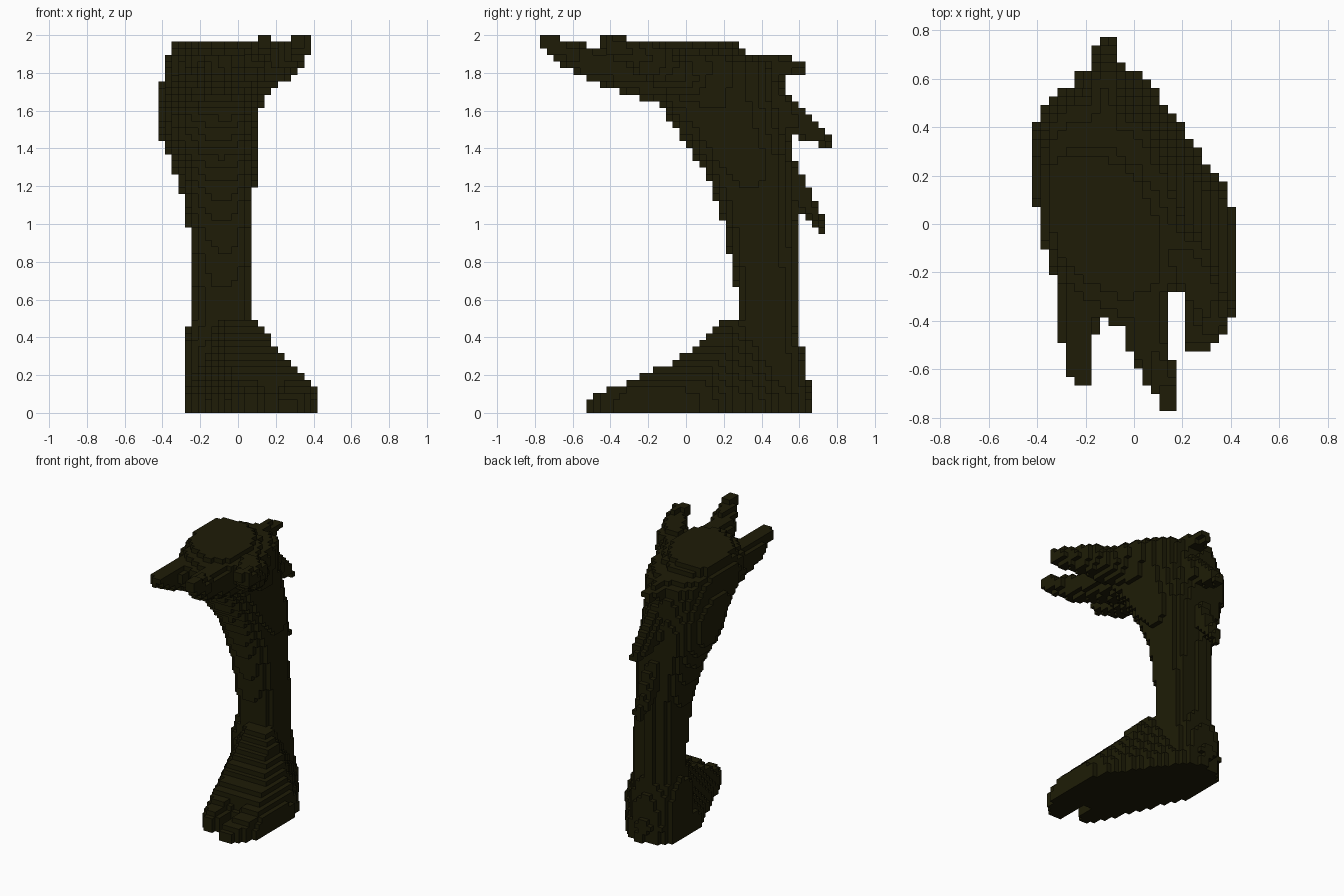
import bpy, bmesh, math
from mathutils import Vector

if "Cube" in bpy.data.objects:
    bpy.data.objects.remove(bpy.data.objects["Cube"], do_unlink=True)

NX, NY, NZ = 24, 44, 57          # block counts
S = 2 / NZ                       # block size

mat = bpy.data.materials.new("dark olive")
mat.use_nodes = True
COL = (0.013, 0.0115, 0.002, 1)
mat.diffuse_color = COL
mat.node_tree.nodes["Principled BSDF"].inputs["Base Color"].default_value = COL


def interp(table, t):
    """Linear lookup; each row is (t, value, value...)."""
    if t <= table[0][0]:
        return table[0][1:]
    for a, b in zip(table, table[1:]):
        if t <= b[0]:
            f = (t - a[0]) / (b[0] - a[0])
            return [p + (q - p) * f for p, q in zip(a[1:], b[1:])]
    return table[-1][1:]


# Shank and thigh: z, left/right limits, front/back limits, diagonal lean of the section
LIMB = [(0.0, -.29, .08, .20, .63, 0), (.12, -.29, .08, .22, .66, 0), (.36, -.29, .08, .25, .61, 0),
        (.45, -.26, .08, .27, .58, -.05), (.62, -.25, .08, .27, .58, -.05),
        (.95, -.26, .08, .21, .58, -.05), (1.15, -.30, .08, .15, .58, -.08),
        (1.3, -.34, .11, .09, .58, -.1), (1.45, -.41, .115, -.02, .57, -.15),
        (1.6, -.425, .12, -.11, .55, -.2), (1.7, -.42, .14, -.24, .52, -.2),
        (1.76, -.40, .16, -.34, .51, -.2), (1.86, -.39, .18, -.43, .48, -.2),
        (1.9, -.37, .17, -.40, .34, -.25), (1.93, -.36, .12, -.32, .30, -.35),
        (1.965, -.355, .10, -.27, .28, -.37)]


def in_limb(p):
    if p.z > 1.965:
        return False
    x0, x1, y0, y1, lean = interp(LIMB, p.z)
    u = (2 * p.x - x0 - x1) / (x1 - x0)
    v = (2 * p.y - y0 - y1) / (y1 - y0)
    v = (v - lean * u) / math.sqrt(1 - lean * lean)
    return abs(u) ** 2.3 + abs(v) ** 2.3 <= 1


# Foot: outline with a split between two toes, and a sloping instep
SOLE = [Vector(c) for c in [
    (-.20, .61), (-.09, .66), (.03, .63), (.21, .38), (.39, .13), (.425, .0), (.425, -.29),
    (.39, -.43), (.29, -.53), (.22, -.54), (.22, -.28), (.14, -.28), (.13, -.42), (.06, -.46),
    (.01, -.41), (-.08, -.20), (-.20, .08), (-.29, .28), (-.29, .50)]]
INSTEP = [(-.55, .07), (-.43, .12), (-.3, .17), (-.13, .24), (0, .31), (.1, .4), (.2, .5), (.27, .54)]
SIDE = [(.08, .5), (.12, .45), (.2, .36), (.3, .25), (.36, .2), (.43, .12)]


def in_foot(p):
    if p.z > .54:
        return False
    q, inside, dist = p.to_2d(), False, 9
    for a, b in zip(SOLE, SOLE[1:] + SOLE[:1]):
        if (a.y > q.y) != (b.y > q.y) and q.x < (b.x - a.x) * (q.y - a.y) / (b.y - a.y) + a.x:
            inside = not inside
        f = max(0, min(1, (q - a).dot(b - a) / (b - a).length_squared))
        dist = min(dist, (q - a - (b - a) * f).length)
    top = min(interp(INSTEP, p.y)[0], interp(SIDE, p.x)[0], .08 + 2.5 * dist)
    return inside and p.z < top


def spike(*nodes):
    """Tapered path test; each node is (x, y, z, radius)."""
    def test(p):
        for a, b in zip(nodes, nodes[1:]):
            va, vb = Vector(a[:3]), Vector(b[:3])
            d = vb - va
            f = max(0, min(1, (p - va).dot(d) / d.length_squared))
            if (p - va - d * f).length <= a[3] + (b[3] - a[3]) * f:
                return True
        return False
    return test


PARTS = {
    "foot": in_foot,
    "leg": in_limb,
    "front_middle_spike": spike((.0, -.2, 1.79, .13), (.06, -.5, 1.85, .085), (.15, -.745, 1.965, .042)),
    "front_left_spike": spike((.03, .05, 1.75, .14), (.23, -.18, 1.87, .10), (.34, -.37, 1.935, .055),
                              (.325, -.43, 1.965, .045)),
    "front_right_spike": spike((-.2, -.15, 1.78, .14), (-.235, -.40, 1.81, .09), (-.225, -.62, 1.865, .045)),
    "upper_back_spike": spike((-.12, .38, 1.82, .08), (-.12, .5, 1.83, .055), (-.12, .60, 1.835, .036)),
    "middle_back_spike": spike((-.12, .44, 1.64, .10), (-.12, .58, 1.54, .075), (-.12, .68, 1.48, .05),
                               (-.12, .755, 1.43, .036)),
    "lower_back_spike": spike((-.12, .53, 1.27, .07), (-.12, .60, 1.17, .06), (-.12, .66, 1.08, .045),
                              (-.12, .72, .985, .036)),
}

# Fill the block grid, each block belonging to one part
cells = {}
for i in range(NX):
    for j in range(NY):
        for k in range(NZ):
            p = Vector(((i + .5 - NX / 2) * S, (j + .5 - NY / 2) * S, (k + .5) * S))
            for name, test in PARTS.items():
                if test(p):
                    cells[i, j, k] = name
                    break

# Build each part from the outward faces of its blocks
for name in PARTS:
    bm = bmesh.new()
    verts = {}

    def corner(c):
        if c not in verts:
            verts[c] = bm.verts.new(((c[0] - NX / 2) * S, (c[1] - NY / 2) * S, c[2] * S))
        return verts[c]

    for cell, owner in cells.items():
        if owner != name:
            continue
        for axis in range(3):
            for side in (0, 1):
                near = list(cell)
                near[axis] += 2 * side - 1
                if tuple(near) in cells:
                    continue
                quad = []
                for du, dv in ((0, 0), (1, 0), (1, 1), (0, 1)):
                    c = list(cell)
                    c[axis] += side
                    c[(axis + 1) % 3] += du
                    c[(axis + 2) % 3] += dv
                    quad.append(corner(tuple(c)))
                bm.faces.new(quad if side else quad[::-1])
    mesh = bpy.data.meshes.new(name)
    bm.to_mesh(mesh)
    bm.free()
    mesh.materials.append(mat)
    bpy.context.collection.objects.link(bpy.data.objects.new(name, mesh))
